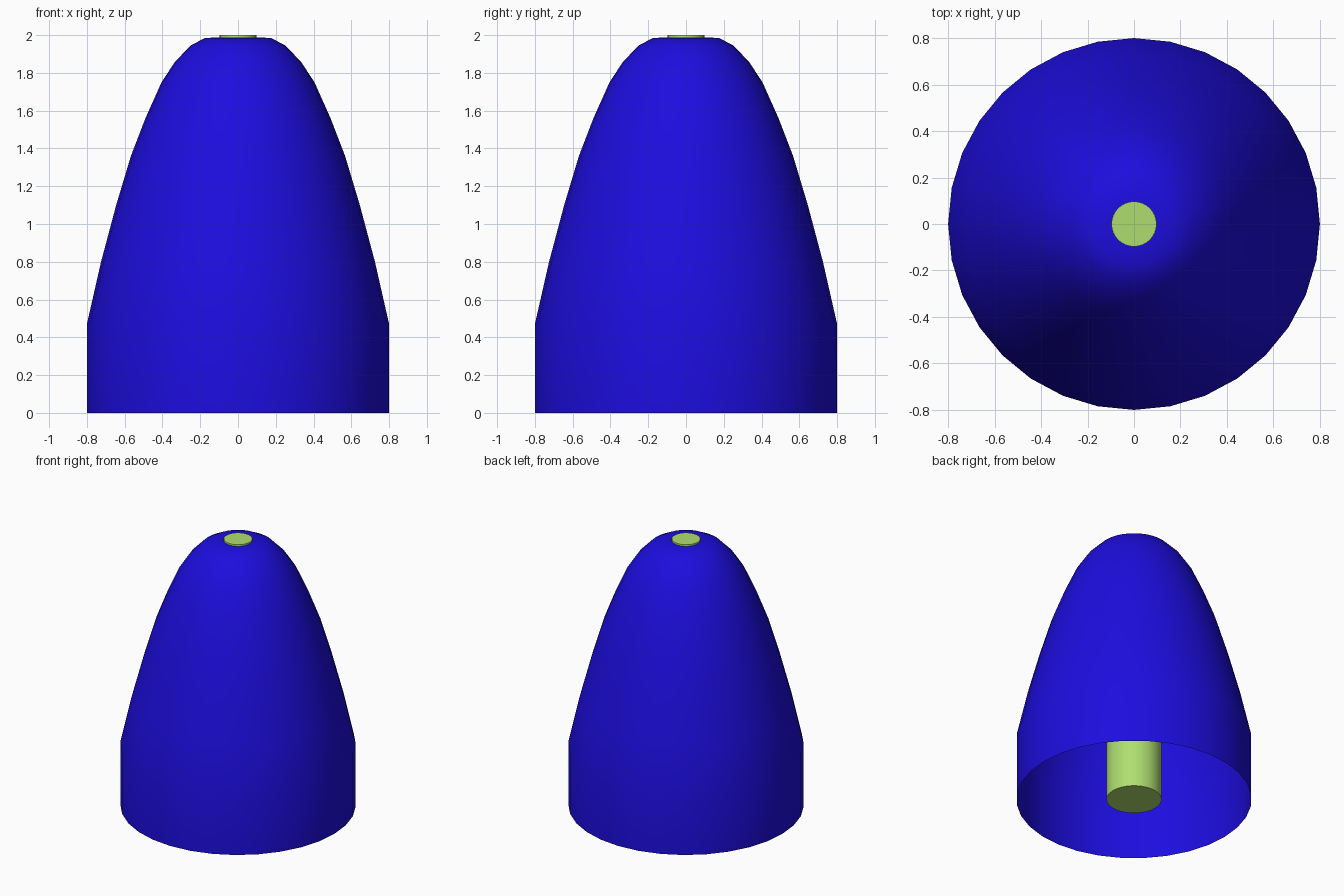
import bpy, bmesh, math

if "Cube" in bpy.data.objects:
    bpy.data.objects.remove(bpy.data.objects["Cube"])


def material(name, color):
    m = bpy.data.materials.new(name)
    m.diffuse_color = (*color, 1)
    m.use_nodes = True
    m.node_tree.nodes["Principled BSDF"].inputs["Base Color"].default_value = m.diffuse_color
    return m


def lathe(name, profile, mat, cap_ends=False, sides=32, angle=35):
    """Revolve (radius, z) points around the z axis."""
    bm = bmesh.new()
    rings = []
    for r, z in profile:
        rings.append([bm.verts.new((r * math.cos(2 * math.pi * i / sides),
                                    r * math.sin(2 * math.pi * i / sides), z))
                      for i in range(sides)])
    for a, b in zip(rings, rings[1:]):
        for i in range(sides):
            j = (i + 1) % sides
            bm.faces.new((a[i], a[j], b[j], b[i]))
    if cap_ends:
        bm.faces.new(rings[0][::-1])
        bm.faces.new(rings[-1])
    mesh = bpy.data.meshes.new(name)
    bm.to_mesh(mesh)
    bm.free()
    mesh.materials.append(mat)
    obj = bpy.data.objects.new(name, mesh)
    bpy.context.collection.objects.link(obj)
    bpy.ops.object.select_all(action='DESELECT')
    obj.select_set(True)
    bpy.context.view_layer.objects.active = obj
    bpy.ops.object.shade_smooth_by_angle(angle=math.radians(angle))
    return obj


blue = material("blue", (0.012, 0.004, 0.73))
green = material("light_green", (0.43, 0.73, 0.16))

# Hollow domed shell, open at the bottom
lathe("shell", [(0.80, 0.0), (0.80, 0.47), (0.725, 0.80), (0.645, 1.10),
                (0.567, 1.36), (0.49, 1.56), (0.405, 1.75), (0.333, 1.86),
                (0.25, 1.945), (0.175, 1.985), (0.09, 1.988)], blue)

# Central rod, stepped to a narrow tip that pokes through the top
lathe("rod", [(0.187, 0.0), (0.187, 1.85), (0.097, 1.85), (0.097, 2.0)],
      green, cap_ends=True)
